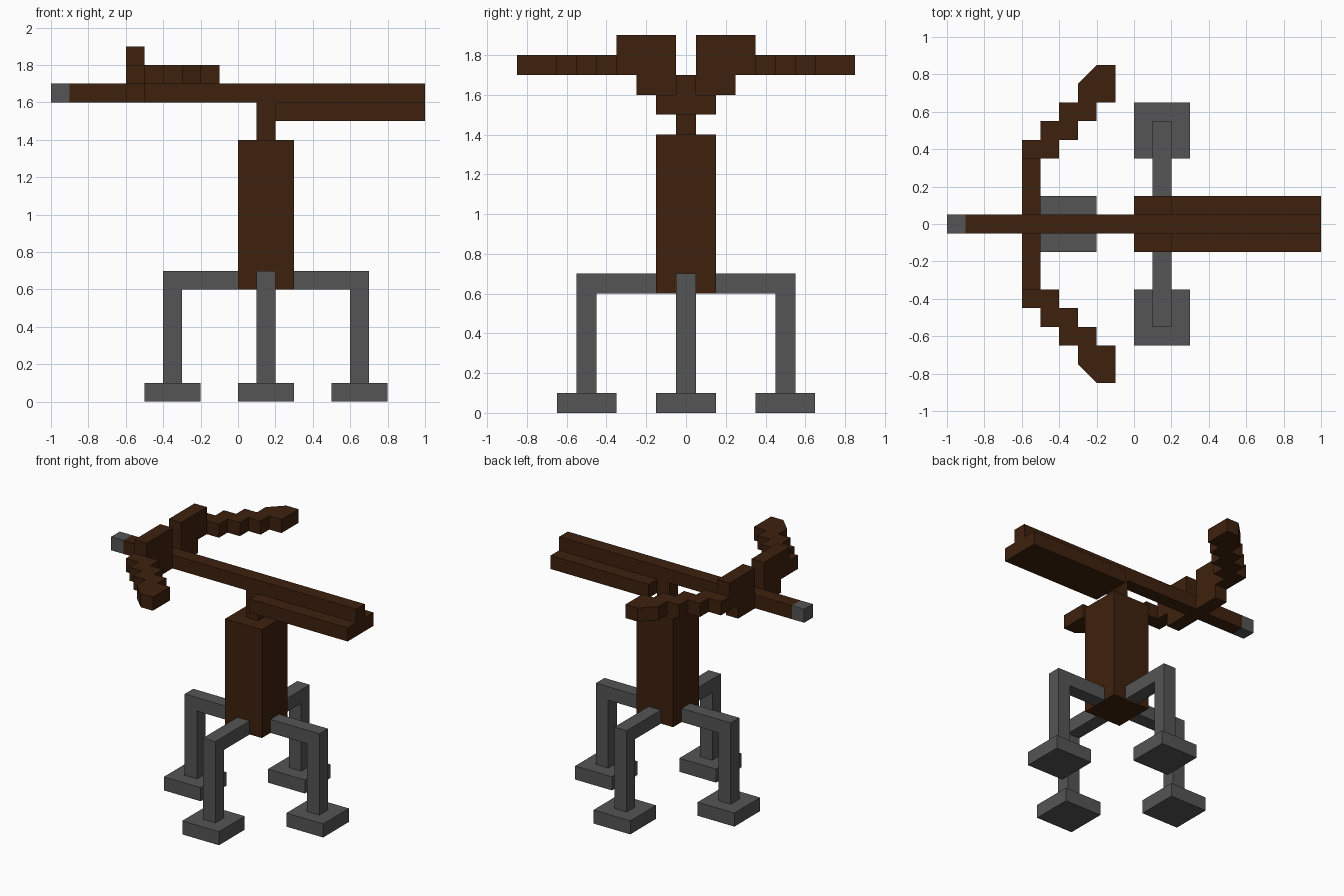
import bpy, bmesh, math
from mathutils import Matrix, Vector

if "Cube" in bpy.data.objects:
    bpy.data.objects.remove(bpy.data.objects["Cube"])


def material(name, color):
    m = bpy.data.materials.new(name)
    m.diffuse_color = (*color, 1)
    m.use_nodes = True
    m.node_tree.nodes["Principled BSDF"].inputs["Base Color"].default_value = m.diffuse_color
    return m


WOOD = material("dark wood", (0.048, 0.0155, 0.0042))
IRON = material("grey iron", (0.09, 0.09, 0.09))


def prism(name, outline, axis, lo, hi, mat, matrix=None):
    """Extrude a 2D outline along x, y or z from lo to hi."""
    i = "xyz".index(axis)

    def point(p):
        v = list(p)
        v.insert(i, lo)
        return v

    bm = bmesh.new()
    face = bm.faces.new([bm.verts.new(point(p)) for p in outline])
    ext = bmesh.ops.extrude_face_region(bm, geom=[face])
    step = Vector((0, 0, 0))
    step[i] = hi - lo
    bmesh.ops.translate(bm, vec=step,
                        verts=[g for g in ext["geom"] if isinstance(g, bmesh.types.BMVert)])
    if matrix:
        bm.transform(matrix)
    bmesh.ops.recalc_face_normals(bm, faces=bm.faces)
    me = bpy.data.meshes.new(name)
    bm.to_mesh(me)
    bm.free()
    me.materials.append(mat)
    ob = bpy.data.objects.new(name, me)
    bpy.context.collection.objects.link(ob)
    return ob


def box(name, x, y, z, mat, matrix=None):
    rect = [(x[0], y[0]), (x[1], y[0]), (x[1], y[1]), (x[0], y[1])]
    return prism(name, rect, "z", z[0], z[1], mat, matrix)


# Post, pivot and stock
box("post", (0, 0.3), (-0.15, 0.15), (0.6, 1.4), WOOD)
box("pivot", (0.1, 0.2), (-0.05, 0.05), (1.4, 1.6), WOOD)
box("stock", (0.2, 1.0), (-0.15, 0.15), (1.5, 1.6), WOOD)
box("rail", (-0.9, 1.0), (-0.05, 0.05), (1.6, 1.7), WOOD)
box("rail_tip", (-1.0, -0.9), (-0.05, 0.05), (1.6, 1.7), IRON)

# Four bent legs with square feet, turned around the post
bent = [(0.15, 0.6), (0.45, 0.6), (0.45, 0.1), (0.55, 0.1), (0.55, 0.7), (0.15, 0.7)]
for k, side in enumerate(("right", "back", "left", "front")):
    turn = Matrix.Translation((0.15, 0, 0)) @ Matrix.Rotation(k * math.pi / 2, 4, "Z")
    prism(side + "_leg", bent, "y", -0.05, 0.05, IRON, turn)
    box(side + "_foot", (0.35, 0.65), (-0.15, 0.15), (0, 0.1), IRON, turn)

# Bow: upright plate on each side of the rail, then a stepped limb
plate = [(0.05, 1.6), (0.25, 1.6), (0.25, 1.7), (0.35, 1.7), (0.35, 1.9), (0.05, 1.9)]
inner, outer = [], []
for k in range(4):
    x, y = -0.4 + 0.1 * k, 0.35 + 0.1 * k
    inner += [(x, y), (x, y + 0.1)]
    outer += [(x - 0.2, y), (x - 0.2, y + 0.1)]
inner[-1] = (-0.1, 0.85)
limb = inner + [(-0.2, 0.85)] + outer[::-1]
for side, s in (("back", 1), ("front", -1)):
    flip = Matrix.Diagonal((1, s, 1, 1))
    prism(side + "_bow_plate", plate, "x", -0.6, -0.5, WOOD, flip)
    prism(side + "_bow_limb", limb, "z", 1.7, 1.8, WOOD, flip)
